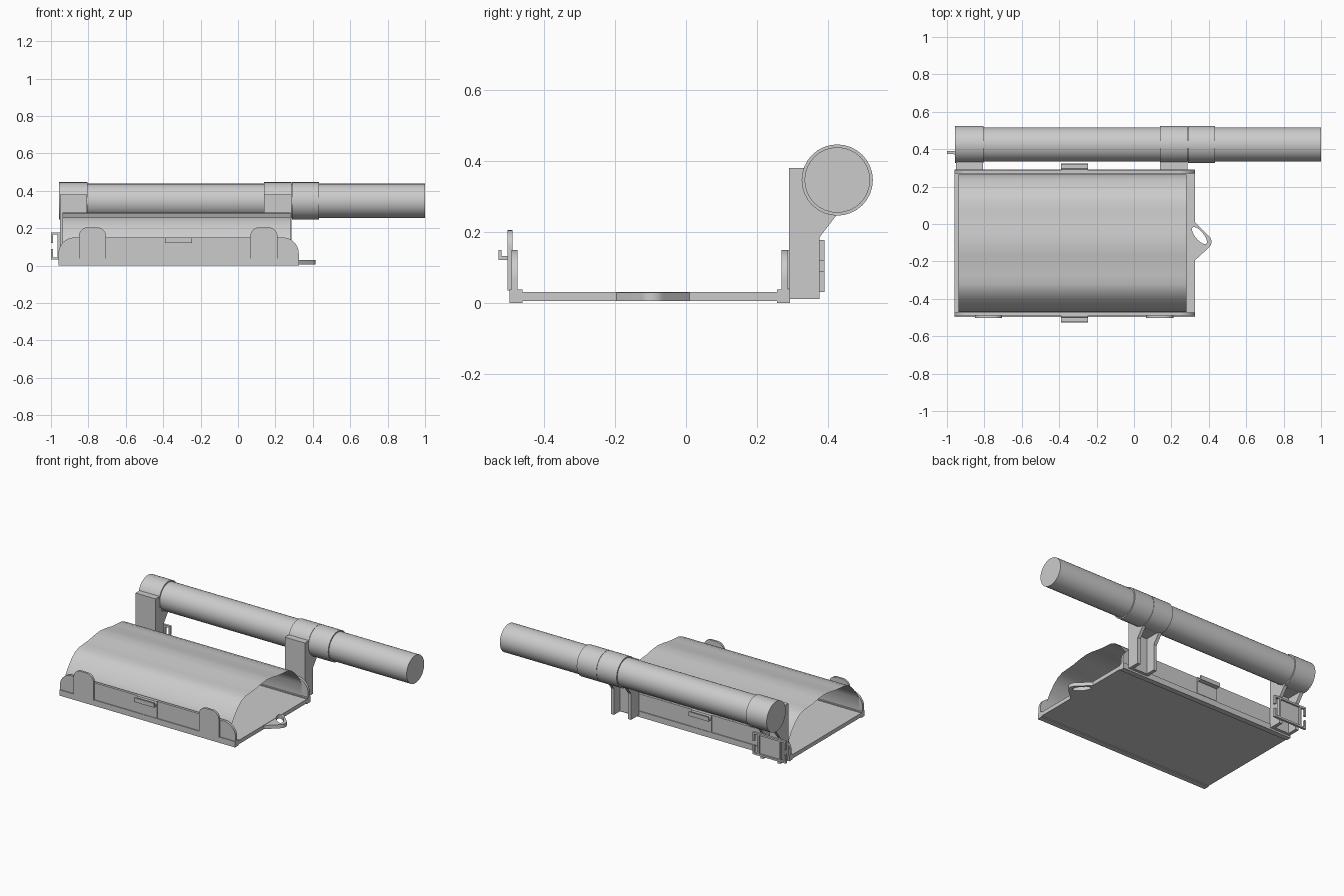
import bpy, bmesh, math
from mathutils import Vector

if "Cube" in bpy.data.objects:
    bpy.data.objects.remove(bpy.data.objects["Cube"])


def make(name, bm, smooth=False):
    bmesh.ops.recalc_face_normals(bm, faces=bm.faces)
    me = bpy.data.meshes.new(name)
    bm.to_mesh(me)
    bm.free()
    ob = bpy.data.objects.new(name, me)
    bpy.context.collection.objects.link(ob)
    if smooth:
        bpy.ops.object.select_all(action='DESELECT')
        ob.select_set(True)
        bpy.context.view_layer.objects.active = ob
        bpy.ops.object.shade_smooth_by_angle(angle=math.radians(35))
    return ob


def prism(name, pts, axis, a, b, smooth=False):
    """Extrude a 2D outline along an axis from a to b."""
    place = {'x': lambda u, v: (a, u, v), 'y': lambda u, v: (u, a, v), 'z': lambda u, v: (u, v, a)}[axis]
    d = Vector({'x': (b - a, 0, 0), 'y': (0, b - a, 0), 'z': (0, 0, b - a)}[axis])
    bm = bmesh.new()
    f = bm.faces.new([bm.verts.new(place(*p)) for p in pts])
    r = bmesh.ops.extrude_face_region(bm, geom=[f])
    bmesh.ops.translate(bm, verts=[v for v in r['geom'] if isinstance(v, bmesh.types.BMVert)], vec=d)
    return make(name, bm, smooth)


def box(name, x0, x1, y0, y1, z0, z1):
    return prism(name, [(x0, y0), (x1, y0), (x1, y1), (x0, y1)], 'z', z0, z1)


def arc(cx, cy, rx, ry, a0, a1, n=10):
    t = [math.radians(a0 + (a1 - a0) * i / n) for i in range(n + 1)]
    return [(cx + rx * math.cos(k), cy + ry * math.sin(k)) for k in t]


TY, TZ = 0.425, 0.346          # tube axis
XL, XR = -0.96, 0.325          # tray ends
MID = -0.102                   # tray centre in y

# Tray floor, side rails and round-ended side walls
box("tray_floor", XL, XR, -0.47, 0.27, 0.006, 0.032)
wall = ([(XL, 0.03), (XR, 0.03)] + arc(XR - 0.085, 0.065, 0.085, 0.085, 0, 90)
        + arc(XL + 0.085, 0.065, 0.085, 0.085, 90, 180))
for side, s in (("front", -1), ("back", 1)):
    y = lambda o: MID + s * o
    prism(side + "_wall", wall, 'y', y(0.371), y(0.388), True)
    box(side + "_rail", XL, XR, *sorted((y(0.358), y(0.394))), 0, 0.038)
    # Latch: a vertical tab with an out-turned lip
    prism(side + "_latch", [(y(0.385), 0.04), (y(0.394), 0.04), (y(0.394), 0.122), (y(0.425), 0.122),
                            (y(0.425), 0.15), (y(0.417), 0.15), (y(0.417), 0.132), (y(0.398), 0.132),
                            (y(0.394), 0.15), (y(0.385), 0.15)], 'x', -0.39, -0.245)

# Domed tabs on the front wall
for i, x in enumerate((-0.778, 0.138)):
    tab = [(x - 0.073, 0.035), (x + 0.073, 0.035)] + arc(x + 0.023, 0.155, 0.05, 0.05, 0, 90) \
        + arc(x - 0.023, 0.155, 0.05, 0.05, 90, 180)
    prism(f"front_tab_{i}", tab, 'y', -0.502, -0.488, True)

# Thin arched cover sheet, gently wavy
half = [(0.368, 0.035), (0.367, 0.12), (0.34, 0.165), (0.30, 0.213), (0.26, 0.245), (0.22, 0.259),
        (0.17, 0.263), (0.12, 0.267), (0.06, 0.278)]
prof = [(MID - o, z) for o, z in half] + [(MID, 0.284)] + [(MID + o, z) for o, z in reversed(half)]
bm = bmesh.new()
rows = [[bm.verts.new((x, *p)) for p in prof] for x in (-0.937, 0.28)]
for i in range(len(prof) - 1):
    bm.faces.new((rows[0][i], rows[1][i], rows[1][i + 1], rows[0][i + 1]))
cover = make("arched_cover", bm, True)
if sum(p.normal.z for p in cover.data.polygons) < 0:
    cover.data.flip_normals()

# Pull loop at the right end: pointed lug with a slanted slot
lug = [(0.31, -0.205), (0.325, -0.195)] + arc(0.372, -0.095, 0.042, 0.042, -50, 50) + [(0.325, 0.01), (0.31, 0.01)]
loop = prism("pull_loop", lug, 'z', 0.006, 0.03, True)
ca, sa = math.cos(math.radians(-50)), math.sin(math.radians(-50))
slot = [(0.350 + u * ca - v * sa, -0.062 + u * sa + v * ca) for u, v in arc(0, 0, 0.057, 0.022, 0, 345, 23)]
cut = prism("loop_cutter", slot, 'z', -0.05, 0.1)
cut.hide_render = True
cut.hide_viewport = True
for ob in (loop, bpy.data.objects["tray_floor"]):
    m = ob.modifiers.new("slot", 'BOOLEAN')
    m.operation, m.object, m.solver = 'DIFFERENCE', cut, 'EXACT'

# Tube and collars
def cyl(name, r, x0, x1):
    return prism(name, arc(TY, TZ, r, r, 0, 348.75, 31), 'x', x0, x1, True)


cyl("tube", 0.092, -0.95, 1.0)
for name, a, b in (("left_collar", -0.957, -0.805), ("inner_collar", 0.14, 0.286), ("outer_collar", 0.288, 0.432)):
    cyl(name, 0.1, a, b)

# Channel-shaped brackets holding the tube, open to the back
side = [(0.289, 0.012), (0.375, 0.012), (0.375, 0.185), (0.425, 0.25), (0.425, 0.38), (0.289, 0.38)]
for name, a in (("left", -0.952), ("right", 0.14)):
    b = a + 0.146
    prism(name + "_bracket_plate_a", side, 'x', a, a + 0.022)
    prism(name + "_bracket_plate_b", side, 'x', b - 0.022, b)
    box(name + "_bracket_web", a + 0.022, b - 0.022, 0.289, 0.311, 0.012, 0.38)
    box(name + "_bracket_saddle", a + 0.022, b - 0.022, 0.311, 0.425, 0.25, 0.38)

# Buckle frame on the left bracket: back plate, raised rim, hooked ends
C = -0.879
box("buckle_plate", C - 0.085, C + 0.085, 0.372, 0.378, 0.035, 0.175)
for z in (0.032, 0.166):
    box("buckle_rim", C - 0.121, C + 0.121, 0.374, 0.389, z, z + 0.012)
for s in (-1, 1):
    def bar(name, o0, o1, z0, z1):
        box(name, *sorted((C + s * o0, C + s * o1)), 0.374, 0.389, z0, z1)
    bar("buckle_post", 0.073, 0.085, 0.044, 0.166)
    bar("buckle_hook_low", 0.109, 0.121, 0.044, 0.09)
    bar("buckle_hook_high", 0.109, 0.121, 0.12, 0.166)
